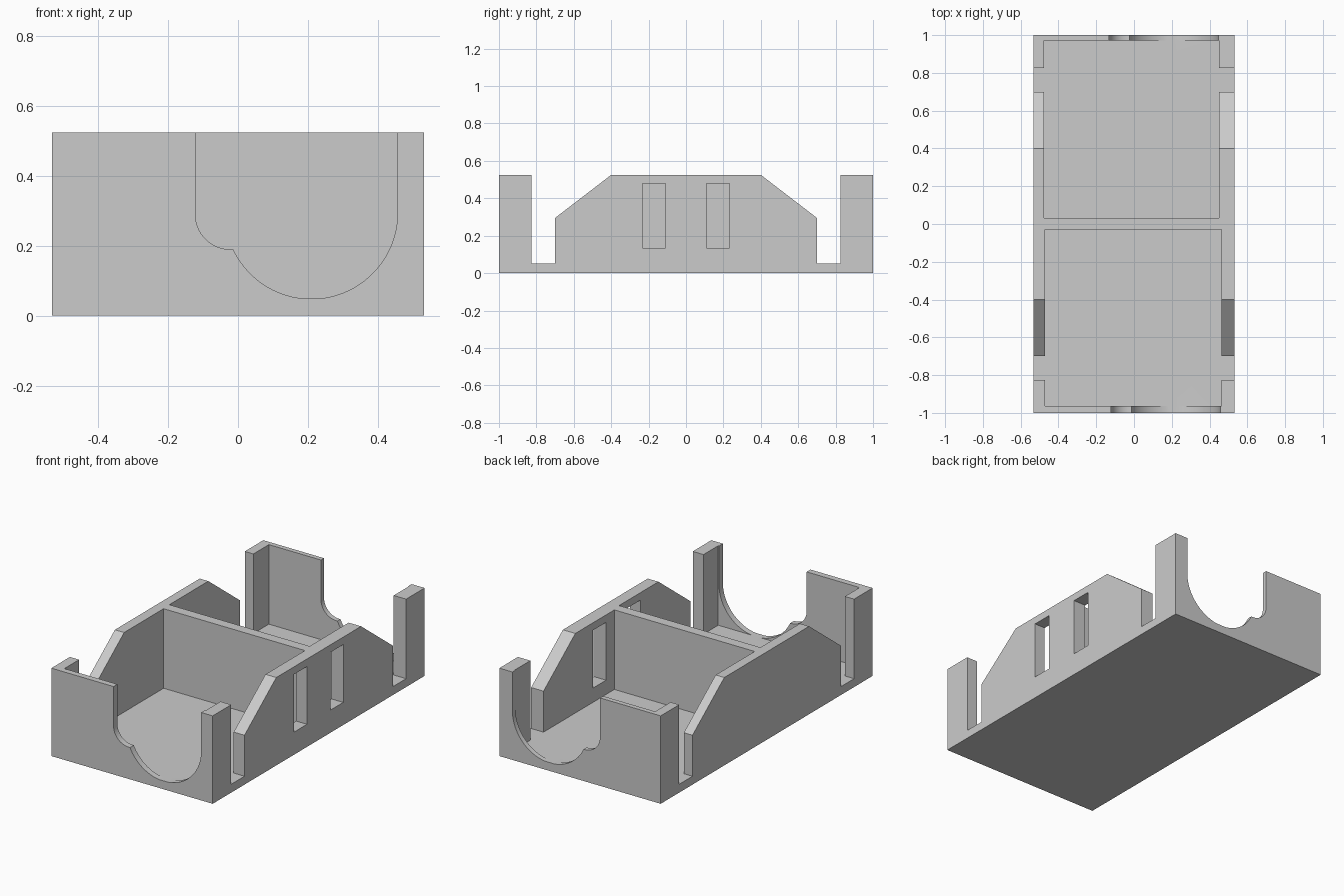
import bpy
import bmesh
from math import sin, cos, pi, radians
from mathutils import Vector

cube = bpy.data.objects.get("Cube")
if cube:
    bpy.data.objects.remove(cube, do_unlink=True)

grey = bpy.data.materials.new("plain grey")
grey.use_nodes = True
colour = (0.6, 0.6, 0.6, 1)
grey.diffuse_color = colour
grey.node_tree.nodes["Principled BSDF"].inputs["Base Color"].default_value = colour

HALF_WIDTH, HEIGHT, FLOOR, ABOVE = 0.533, 0.525, 0.05, 0.7


def prism(name, profile, axis, low, high):
    """Extrude a (horizontal, z) profile along the x or y axis."""
    bm = bmesh.new()
    if axis == "x":
        ring = [bm.verts.new((low, h, z)) for h, z in profile]
        step = Vector((high - low, 0, 0))
    else:
        ring = [bm.verts.new((h, low, z)) for h, z in profile]
        step = Vector((0, high - low, 0))
    face = bm.faces.new(ring)
    extruded = bmesh.ops.extrude_face_region(bm, geom=[face], use_keep_orig=True)
    moved = [v for v in extruded["geom"] if isinstance(v, bmesh.types.BMVert)]
    bmesh.ops.translate(bm, verts=moved, vec=step)
    bmesh.ops.recalc_face_normals(bm, faces=bm.faces)
    mesh = bpy.data.meshes.new(name)
    bm.to_mesh(mesh)
    bm.free()
    mesh.materials.append(grey)
    obj = bpy.data.objects.new(name, mesh)
    bpy.context.collection.objects.link(obj)
    return obj


def box(name, x0, x1, y0, y1, z0, z1):
    return prism(name, [(x0, z0), (x1, z0), (x1, z1), (x0, z1)], "y", y0, y1)


def arc(cx, cz, radius, start, end, steps):
    angles = [radians(start + (end - start) * i / steps) for i in range(steps + 1)]
    return [(cx + radius * cos(a), max(FLOOR, cz + radius * sin(a))) for a in angles]


def cradle(shift):
    """Large round seat with a smaller rounded shoulder, open at the top."""
    shoulder = arc(-0.022, 0.29, 0.1, 180, 270, 16)
    seat = arc(0.21, 0.295, 0.247, 205.2, 360, 48)
    points = [(-0.122, ABOVE)] + shoulder + seat + [(0.457, ABOVE)]
    return [(x + shift, z) for x, z in points]


# Solid tray block
tray = box("tray", -HALF_WIDTH, HALF_WIDTH, -1, 1, 0, HEIGHT)

# Two compartments with a dividing wall between them
cutters = [
    box("front_compartment", -0.472, 0.462, -0.964, -0.028, FLOOR, ABOVE),
    box("back_compartment", -0.476, 0.451, 0.032, 0.971, FLOOR, ABOVE),
]

# Round cradles in the end walls
cutters.append(prism("front_cradle", cradle(0), "y", -1.1, -0.9))
cutters.append(prism("back_cradle", cradle(-0.01), "y", 0.9, 1.1))

# Side slots with sloping shoulders, and windows in the left wall only
gap = [(0.70, FLOOR), (0.825, FLOOR), (0.825, ABOVE), (0.172, ABOVE), (0.70, 0.295)]
for end, s in (("front", -1), ("back", 1)):
    cutters.append(prism(end + "_slot", [(s * y, z) for y, z in gap], "x", -0.7, 0.7))
    y0, y1 = sorted((s * 0.11, s * 0.232))
    cutters.append(box(end + "_window", 0.4, 0.7, y0, y1, 0.135, 0.48))

# Carve the tray and drop the cutters
for cutter in cutters:
    cutter.hide_render = True
    cut = tray.modifiers.new(cutter.name, "BOOLEAN")
    cut.operation = "DIFFERENCE"
    cut.solver = "EXACT"
    cut.object = cutter
bpy.context.view_layer.update()
graph = bpy.context.evaluated_depsgraph_get()
carved = bpy.data.meshes.new_from_object(tray.evaluated_get(graph))
tray.modifiers.clear()
tray.data = carved
for cutter in cutters:
    bpy.data.objects.remove(cutter, do_unlink=True)

# Smooth the cradles while keeping the edges crisp
bpy.ops.object.select_all(action="DESELECT")
tray.select_set(True)
bpy.context.view_layer.objects.active = tray
bpy.ops.object.shade_smooth_by_angle(angle=radians(25))
